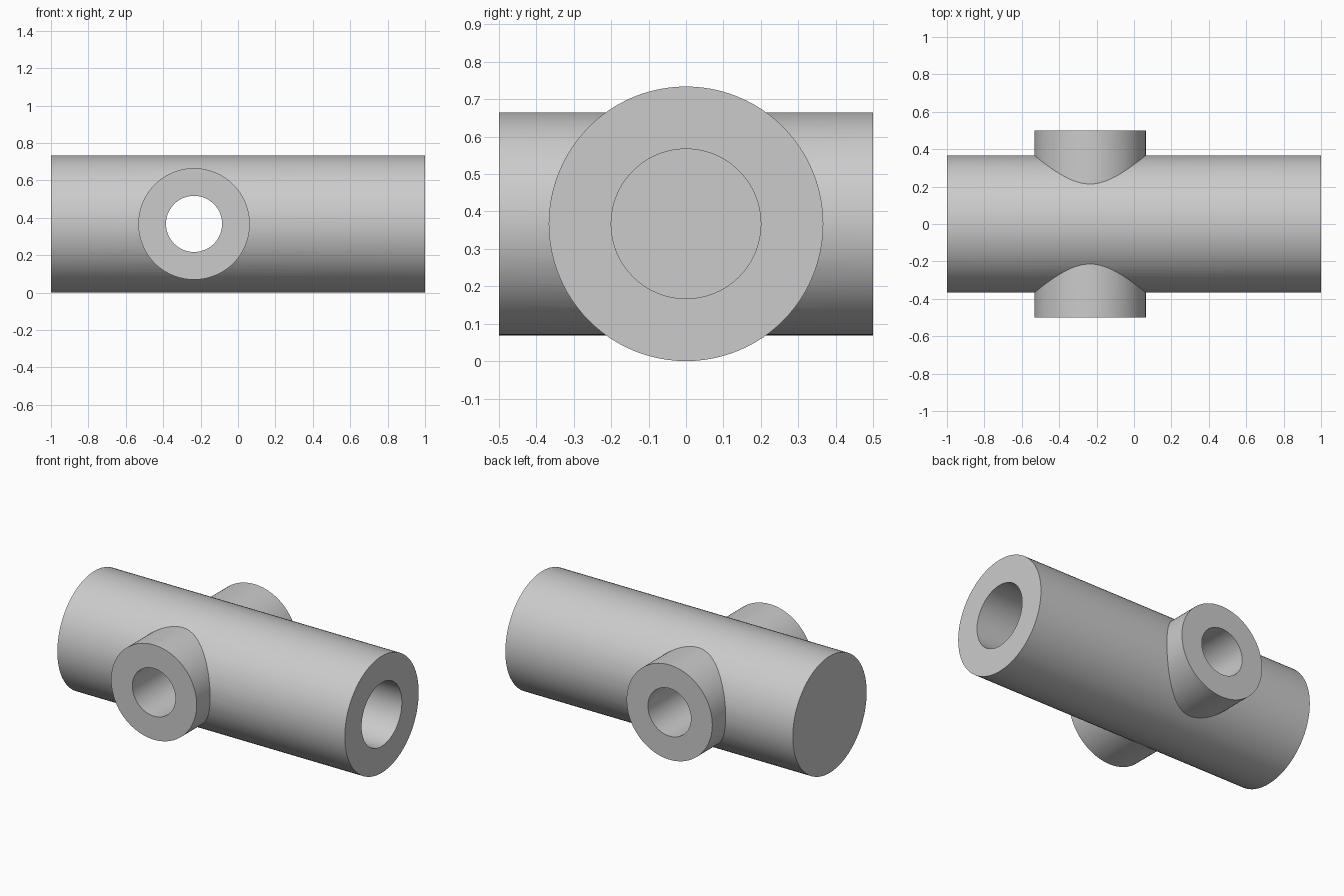
import bpy
from math import pi, radians

default = bpy.data.objects.get("Cube")
if default:
    bpy.data.objects.remove(default, do_unlink=True)

AXIS_Z = 0.367      # height of both centre lines
CROSS_X = -0.235    # position of the cross tube
ROTATION = {"x": (0, pi / 2, 0), "y": (pi / 2, 0, 0)}

grey = bpy.data.materials.new("light_grey")
grey.use_nodes = True
grey.diffuse_color = (0.6, 0.6, 0.6, 1)
grey.node_tree.nodes["Principled BSDF"].inputs["Base Color"].default_value = (0.6, 0.6, 0.6, 1)


def cylinder(name, axis, radius, length, x):
    bpy.ops.mesh.primitive_cylinder_add(vertices=96, radius=radius, depth=length,
                                        location=(x, 0, AXIS_Z), rotation=ROTATION[axis])
    obj = bpy.context.object
    obj.name = name
    obj.data.materials.append(grey)
    return obj


def combine(target, tool, operation):
    mod = target.modifiers.new(tool.name, "BOOLEAN")
    mod.operation = operation
    mod.solver = "EXACT"
    mod.object = tool
    bpy.context.view_layer.objects.active = target
    bpy.ops.object.modifier_apply(modifier=mod.name)
    bpy.data.objects.remove(tool, do_unlink=True)


# Main barrel with the cross tube fused through it
body = cylinder("pipe_body", "x", AXIS_Z, 2, 0)
combine(body, cylinder("cross_tube", "y", 0.298, 1, CROSS_X), "UNION")

# Through hole along the cross tube
combine(body, cylinder("cross_hole", "y", 0.15, 1.2, CROSS_X), "DIFFERENCE")

# Blind bore in the left end
BORE_DEPTH = 0.8
combine(body, cylinder("end_bore", "x", 0.2, BORE_DEPTH * 2, 1), "DIFFERENCE")

# Smooth walls with crisp rims
bpy.ops.object.select_all(action="DESELECT")
body.select_set(True)
bpy.context.view_layer.objects.active = body
bpy.ops.object.shade_smooth_by_angle(angle=radians(25))
